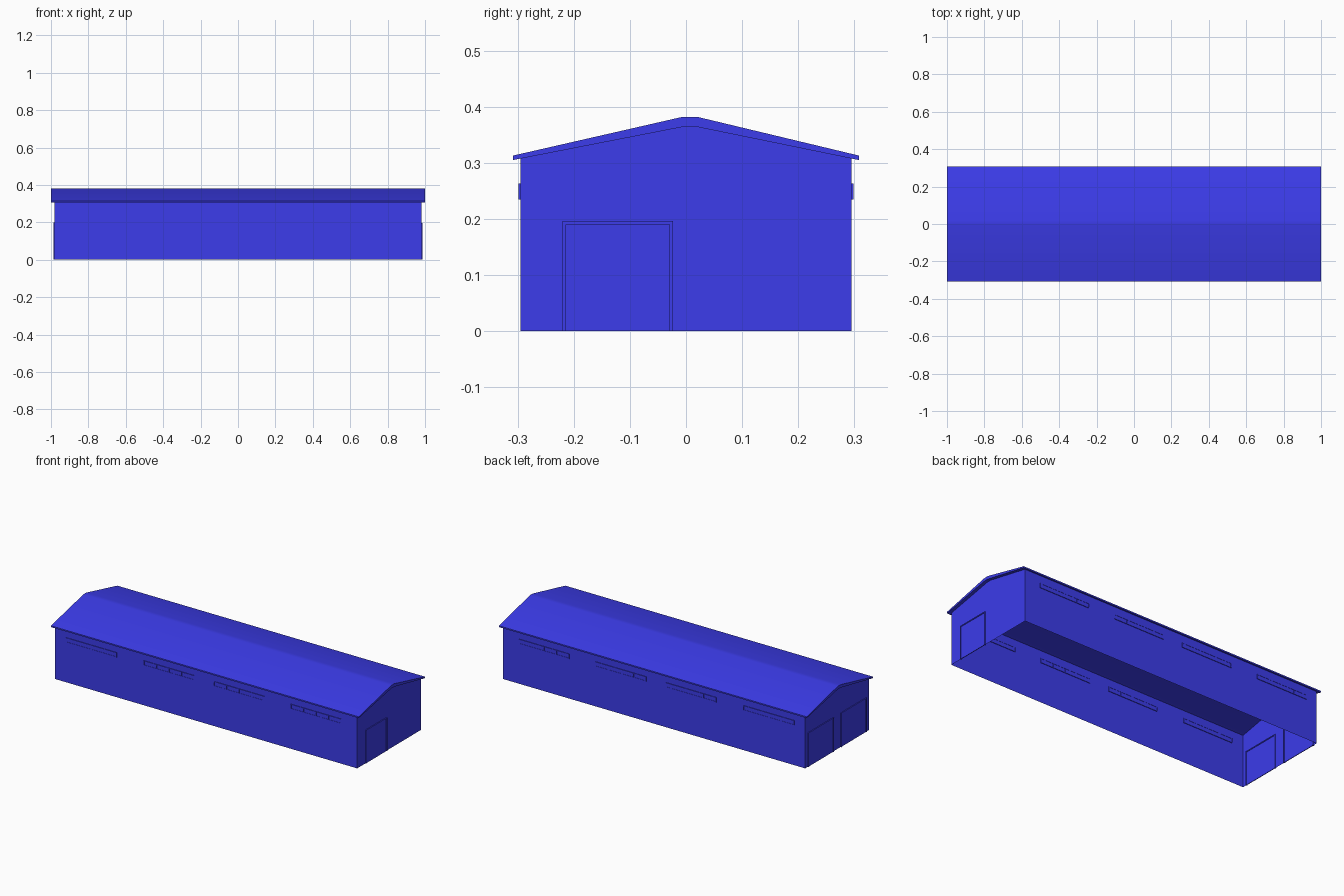
import bpy, bmesh

if "Cube" in bpy.data.objects:
    bpy.data.objects.remove(bpy.data.objects["Cube"])

blue = bpy.data.materials.new("blue_paint")
blue.diffuse_color = (0.045, 0.045, 0.83, 1)
blue.use_nodes = True
blue.node_tree.nodes["Principled BSDF"].inputs["Base Color"].default_value = blue.diffuse_color


def make(name, bm):
    bmesh.ops.recalc_face_normals(bm, faces=bm.faces)
    me = bpy.data.meshes.new(name)
    bm.to_mesh(me)
    bm.free()
    me.materials.append(blue)
    ob = bpy.data.objects.new(name, me)
    bpy.context.collection.objects.link(ob)
    return ob


def add_box(bm, x, y, z):
    """Box from (min, max) pairs on each axis."""
    v = bmesh.ops.create_cube(bm, size=1)["verts"]
    for p in v:
        p.co = [r[0] if c < 0 else r[1] for r, c in zip((x, y, z), p.co)]


def extrude_profile(name, profile, half_len, skip_face=None):
    """Sweep a y-z profile along x, optionally leaving one side open."""
    bm = bmesh.new()
    ends = [[bm.verts.new((x, y, z)) for y, z in profile] for x in (-half_len, half_len)]
    for e in ends:
        bm.faces.new(e)
    n = len(profile)
    for i in range(n):
        if i not in (skip_face or ()):
            j = (i + 1) % n
            bm.faces.new((ends[0][i], ends[0][j], ends[1][j], ends[1][i]))
    return make(name, bm)


# Wall shell: gabled sheet, open below and under the roof
extrude_profile("walls", [(-0.295, 0), (0.295, 0), (0.295, 0.308), (0.02, 0.364),
                          (-0.006, 0.364), (-0.295, 0.308)], 0.981, (0, 2, 3, 4))

# Roof slab with narrow flat ridge
roof = extrude_profile("roof", [(-0.308, 0.305), (-0.006, 0.364), (0.02, 0.364), (0.308, 0.305),
                                (0.308, 0.313), (0.02, 0.382), (-0.006, 0.382), (-0.308, 0.313)], 1.0)
bpy.context.view_layer.objects.active = roof
roof.select_set(True)
bpy.ops.object.shade_smooth_by_angle(angle=0.5)
roof.select_set(False)


# Doors: frame proud of the wall, panel set back in it
def door(name, x, y0, y1, top):
    w, d = 0.006, 0.005
    bm = bmesh.new()
    add_box(bm, (x - d, x + d), (y0, y0 + w), (0, top))
    add_box(bm, (x - d, x + d), (y1 - w, y1), (0, top))
    add_box(bm, (x - d, x + d), (y0 + w, y1 - w), (top - w, top))
    make(name + "_frame", bm)
    bm = bmesh.new()
    add_box(bm, (x - 0.002, x + 0.002), (y0 + w, y1 - w), (0, top - w))
    make(name + "_panel", bm)


door("right_door", 0.981, -0.22, -0.023, 0.196)
door("left_door_front", -0.981, -0.27, -0.033, 0.2)
door("left_door_back", -0.981, 0.033, 0.27, 0.2)


# Window strips: frame, three mullions and a glass panel
def window(name, x0, x1, side):
    z0, z1, w = 0.235, 0.263, 0.004
    outer = (side * 0.295 - 0.0035, side * 0.295 + 0.0035)
    bm = bmesh.new()
    for z in (z0, z1 - w):
        add_box(bm, (x0, x1), outer, (z, z + w))
    for i in range(5):
        x = x0 + (x1 - x0 - w) * i / 4
        add_box(bm, (x, x + w), outer, (z0 + w, z1 - w))
    make(name + "_frame", bm)
    bm = bmesh.new()
    y = side * 0.295
    add_box(bm, (x0 + w, x1 - w), (y - 0.002, y + 0.002), (z0 + w, z1 - w))
    make(name + "_glass", bm)


for side, label in ((-1, "front"), (1, "back")):
    for i, x in enumerate((-0.91, -0.405, 0.05, 0.55)):
        window(f"{label}_window_{i + 1}", x, x + 0.33, side)
